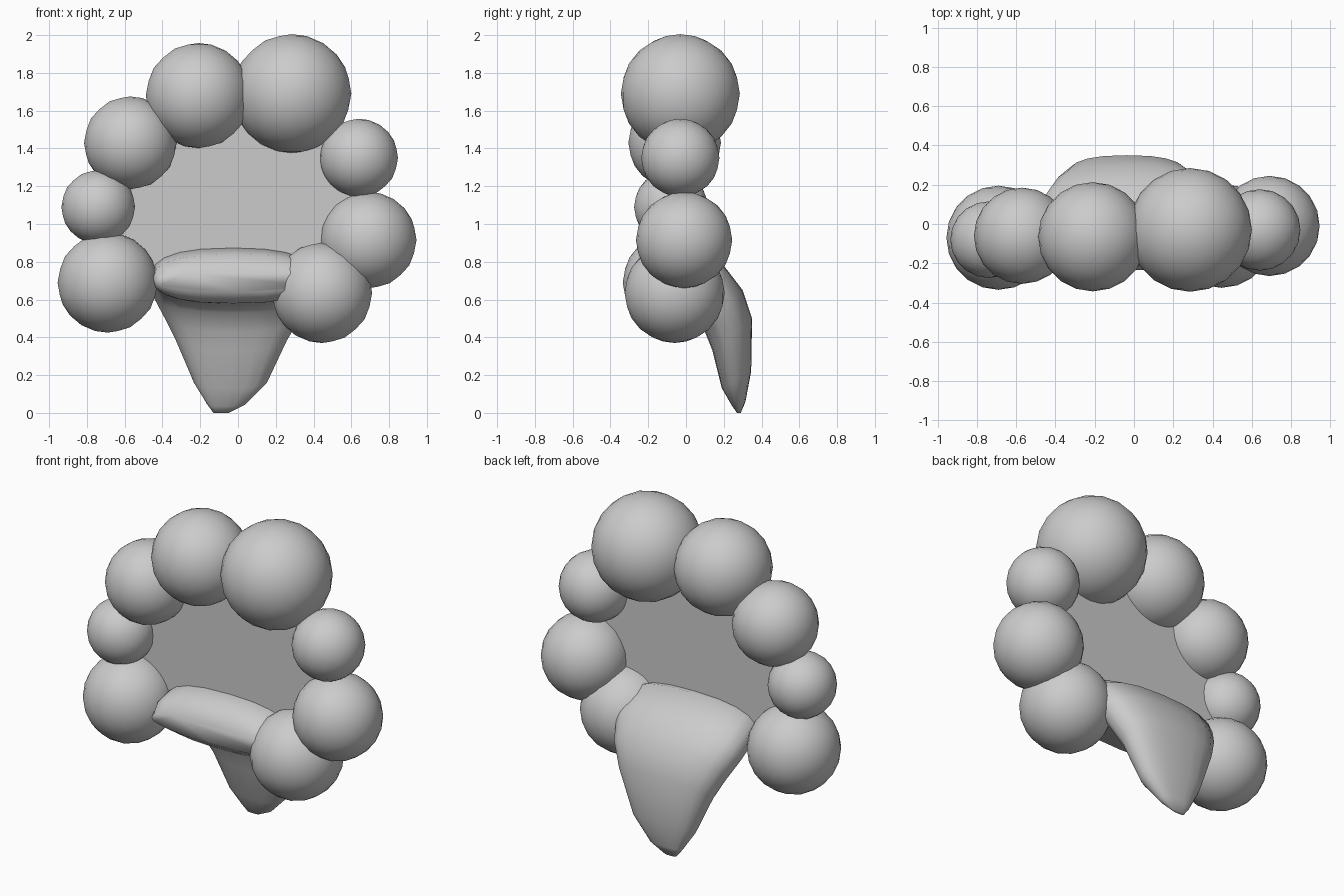
import bpy, bmesh, math
from mathutils import Vector

if "Cube" in bpy.data.objects:
    bpy.data.objects.remove(bpy.data.objects["Cube"])


def make_object(name, bm, smooth=True):
    bmesh.ops.recalc_face_normals(bm, faces=bm.faces[:])
    for f in bm.faces:
        f.smooth = smooth
    me = bpy.data.meshes.new(name)
    bm.to_mesh(me)
    bm.free()
    ob = bpy.data.objects.new(name, me)
    bpy.context.collection.objects.link(ob)
    return ob


# Ring of low-poly balls, clockwise from lower left: x, y, z, radius
balls = [(-0.69, -0.07, 0.69, 0.265), (-0.74, -0.08, 1.09, 0.195),
         (-0.57, -0.06, 1.43, 0.245), (-0.21, -0.065, 1.68, 0.278),
         (0.285, -0.03, 1.69, 0.315), (0.64, -0.03, 1.35, 0.207),
         (0.69, -0.01, 0.915, 0.255), (0.445, -0.06, 0.635, 0.265)]
for i, (x, y, z, r) in enumerate(balls):
    bm = bmesh.new()
    bmesh.ops.create_icosphere(bm, subdivisions=3, radius=r)
    bmesh.ops.translate(bm, verts=bm.verts[:], vec=(x, y, z))
    make_object("ring_ball_%d" % (i + 1), bm)

# Flat sheet filling the ring, edges buried in the balls
bm = bmesh.new()
bm.faces.new([bm.verts.new((x, -0.045, z)) for x, y, z, r in balls])
make_object("flat_sheet", bm, smooth=False)

# Draped flap: rounded lip in front, arching back and hanging to a tip
# outer (y, z), inner (y, z), left x, right x
stations = [((-0.235, 0.75), (-0.23, 0.64), -0.43, 0.40),
            ((-0.17, 0.84), (-0.16, 0.58), -0.45, 0.40),
            ((0.00, 0.885), (-0.02, 0.575), -0.46, 0.40),
            ((0.20, 0.78), (0.06, 0.53), -0.46, 0.38),
            ((0.30, 0.65), (0.10, 0.43), -0.40, 0.34),
            ((0.35, 0.50), (0.14, 0.33), -0.34, 0.27),
            ((0.345, 0.22), (0.19, 0.13), -0.24, 0.16),
            ((0.315, 0.06), (0.245, 0.035), -0.165, 0.04),
            ((0.29, 0.0), (0.27, 0.0), -0.13, -0.05)]
N = 20
bm = bmesh.new()
rings = []
for outer, inner, x0, x1 in stations:
    o, n = Vector((0, *outer)), Vector((0, *inner))
    mid, half = (o + n) / 2, (o - n) / 2
    ring = []
    for k in range(N):
        a = 2 * math.pi * k / N
        c = math.copysign(abs(math.cos(a)) ** 0.8, math.cos(a))
        s = math.copysign(abs(math.sin(a)) ** 0.8, math.sin(a))
        p = mid + half * s
        p.x = (x0 + x1) / 2 + c * (x1 - x0) / 2
        ring.append(bm.verts.new(p))
    rings.append(ring)
for a, b in zip(rings, rings[1:]):
    for k in range(N):
        j = (k + 1) % N
        bm.faces.new((a[k], a[j], b[j], b[k]))
bm.faces.new(rings[0])
bm.faces.new(rings[-1])
make_object("draped_flap", bm)
